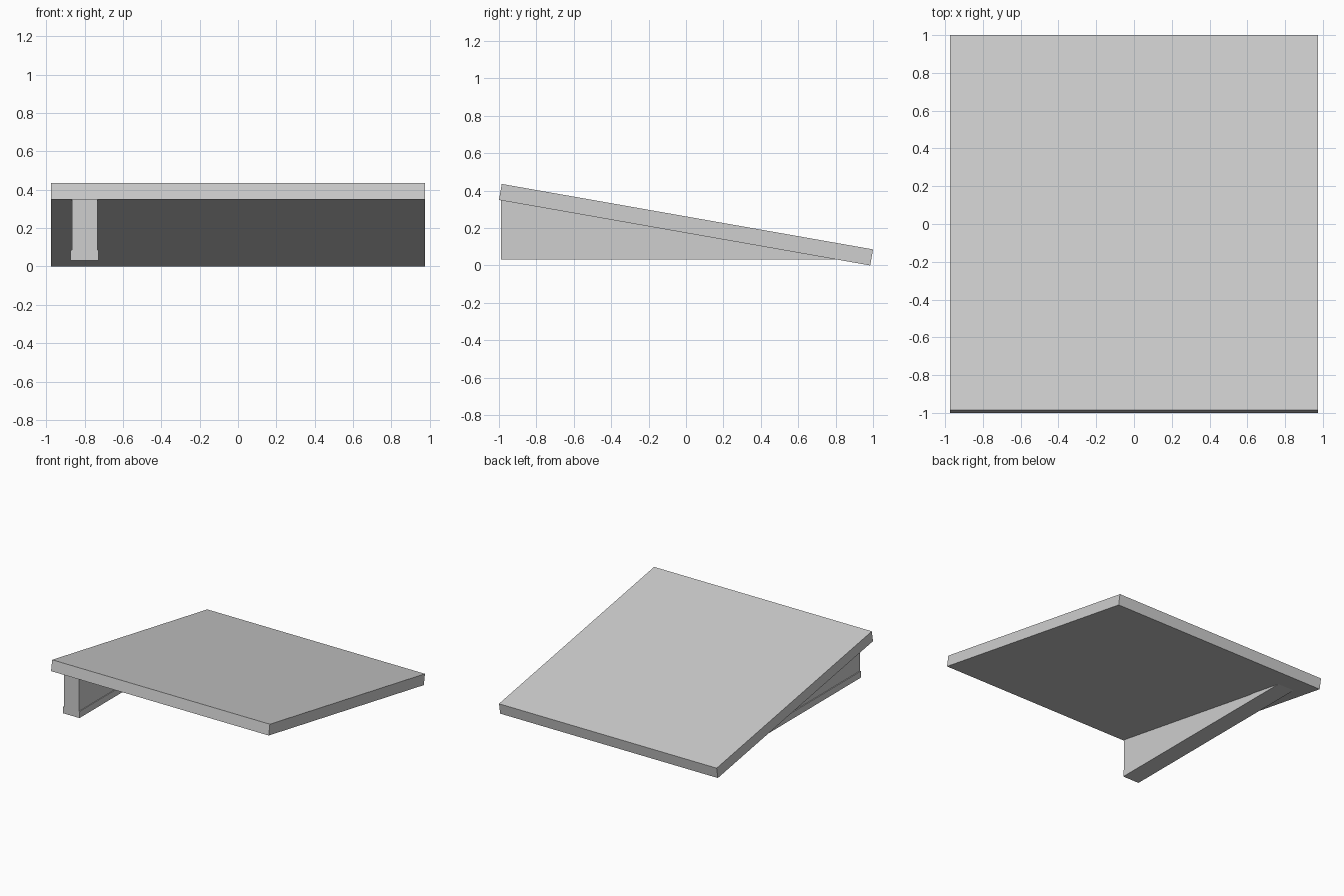
import bpy
import math

cube = bpy.data.objects.get("Cube")
if cube:
    bpy.data.objects.remove(cube, do_unlink=True)

GREY = (0.62, 0.62, 0.62, 1)
grey = bpy.data.materials.new("plain_grey")
grey.use_nodes = True
grey.diffuse_color = GREY
grey.node_tree.nodes["Principled BSDF"].inputs["Base Color"].default_value = GREY


def extrude_profile(name, profile, x0, x1):
    """Extrude a (y, z) outline along x into a flat-faced solid."""
    n = len(profile)
    verts = [(x, y, z) for x in (x0, x1) for y, z in profile]
    faces = [tuple(reversed(range(n))), tuple(range(n, 2 * n))]
    faces += [(i, (i + 1) % n, n + (i + 1) % n, n + i) for i in range(n)]
    mesh = bpy.data.meshes.new(name)
    mesh.from_pydata(verts, [], faces)
    mesh.materials.append(grey)
    obj = bpy.data.objects.new(name, mesh)
    bpy.context.collection.objects.link(obj)
    return obj


# Tilted slab, low at the back and high at the front
tilt = math.radians(10)
thick = 0.087
s, c = math.sin(tilt), math.cos(tilt)
length = (2 - thick * s) / c
back = 1 - thick * s
extrude_profile("sloping_panel", [
    (back - length * c, length * s),
    (back, 0),
    (1, thick * c),
    (1 - length * c, length * s + thick * c),
], -0.975, 0.975)


# Wedge support on one side, with a slightly wider foot
def under(y):
    return (back - y) * math.tan(tilt)


def meet(z):
    return back - z / math.tan(tilt)


front, base, foot_top = -0.99, 0.032, 0.085
extrude_profile("wedge_support", [
    (front, base), (meet(base), base), (front, under(front)),
], -0.867, -0.733)
extrude_profile("wedge_foot", [
    (front, base), (meet(base), base), (meet(foot_top), foot_top), (front, foot_top),
], -0.874, -0.727)
